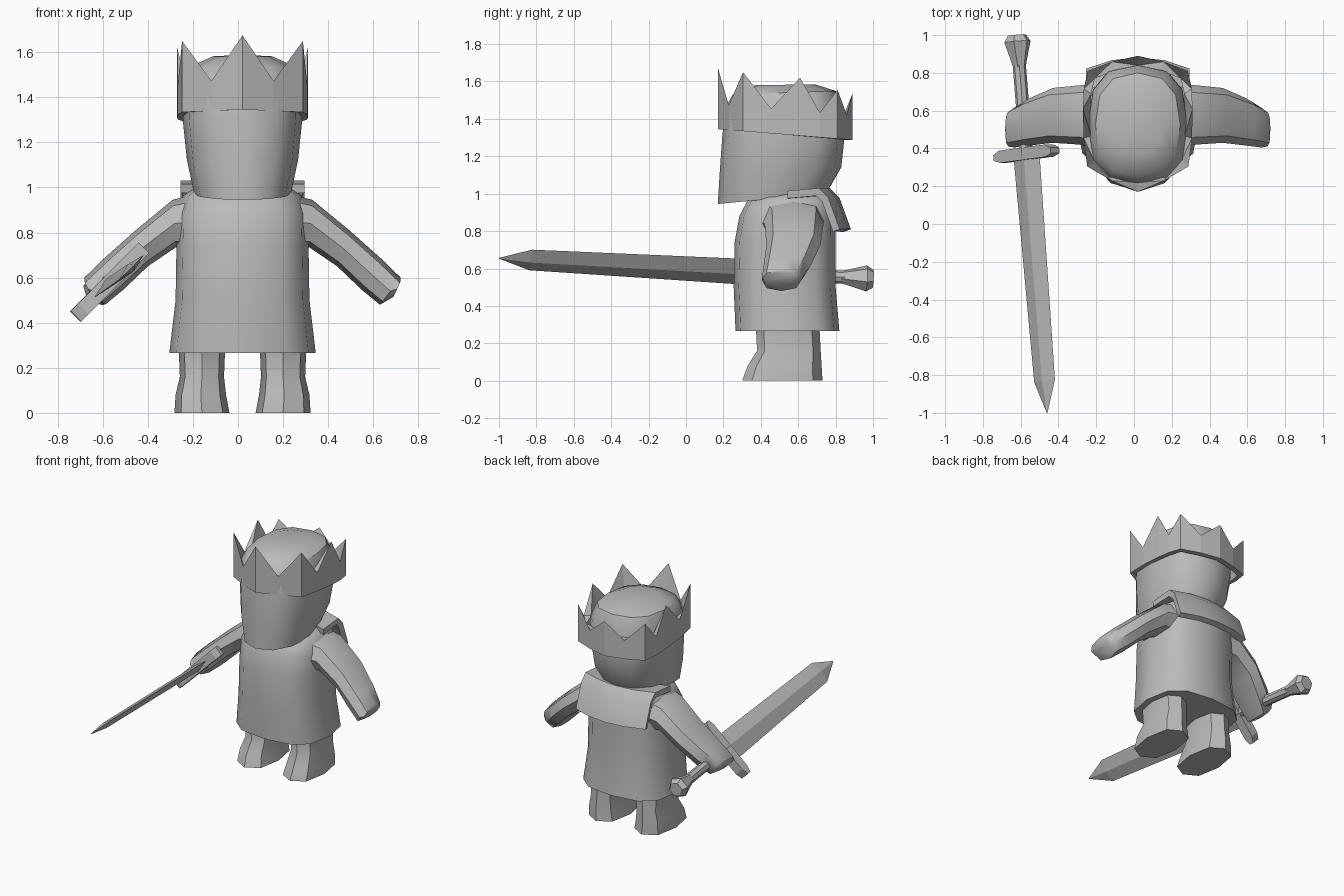
import bpy, bmesh, math
from mathutils import Vector

if "Cube" in bpy.data.objects:
    bpy.data.objects.remove(bpy.data.objects["Cube"])

CX = 0.02  # the figure's centre line
grey = bpy.data.materials.new("stone_grey")
grey.diffuse_color = (0.5, 0.5, 0.5, 1)
grey.use_nodes = True
grey.node_tree.nodes["Principled BSDF"].inputs["Base Color"].default_value = grey.diffuse_color


def finish(name, bm, angle=40):
    bmesh.ops.recalc_face_normals(bm, faces=bm.faces)
    me = bpy.data.meshes.new(name)
    bm.to_mesh(me)
    bm.free()
    me.materials.append(grey)
    ob = bpy.data.objects.new(name, me)
    bpy.context.collection.objects.link(ob)
    if angle:
        bpy.ops.object.select_all(action='DESELECT')
        ob.select_set(True)
        bpy.context.view_layer.objects.active = ob
        bpy.ops.object.shade_smooth_by_angle(angle=math.radians(angle))
    return ob


def loft(name, rings, angle=40, mirror=False):
    """Skin a list of equal-length point rings and cap both ends."""
    bm = bmesh.new()
    vs = [[bm.verts.new((2 * CX - p[0], p[1], p[2]) if mirror else p) for p in r] for r in rings]
    n = len(vs[0])
    for a, b in zip(vs, vs[1:]):
        for i in range(n):
            j = (i + 1) % n
            bm.faces.new((a[i], a[j], b[j], b[i]))
    bm.faces.new(vs[0])
    bm.faces.new(vs[-1])
    return finish(name, bm, angle)


def ring(cx, hw, y0, y1, z0, z1=None, n=12, p=2.0):
    """Rounded outline; z runs from z0 at the front to z1 at the back."""
    z1 = z0 if z1 is None else z1
    out = []
    for i in range(n):
        t = 2 * math.pi * i / n
        c, s = math.cos(t), math.sin(t)
        u = math.copysign(abs(c) ** (2 / p), c)
        v = math.copysign(abs(s) ** (2 / p), s)
        k = (v + 1) / 2
        out.append((cx + hw * u, y0 + (y1 - y0) * k, z0 + (z1 - z0) * k))
    return out


# tunic
loft("tunic", [ring(CX, *r, p=2.8) for r in (
    (.325, .265, .82, .265), (.297, .255, .80, .50), (.293, .26, .80, .74),
    (.29, .285, .80, .88), (.262, .33, .785, .965), (.19, .41, .74, 1.01))])

# head with a pointed chin and domed top
loft("head", [ring(CX, *r, p=q) for r, q in (
    ((.215, .17, .75, .945, 1.0), 2.1), ((.247, .18, .83, 1.11, 1.14), 2.5),
    ((.265, .195, .845, 1.32, 1.28), 2.6), ((.263, .21, .84, 1.46, 1.45), 2.6),
    ((.225, .25, .80, 1.53, 1.55), 2.5), ((.13, .37, .69, 1.58, 1.585), 2.2))])

# legs with feet, and arms, mirrored across the body
for side, flip in (("right", False), ("left", True)):
    loft(side + "_leg", [ring(*r, n=8, p=2.5) for r in (
        (.20, .122, .30, .73, 0), (.205, .112, .33, .725, .08), (.20, .098, .38, .72, .16),
        (.20, .102, .375, .715, .26), (.20, .102, .375, .715, .32))], mirror=flip)
    arm = []
    for (tx, tz), (bx, bz), y0, y1 in (
            ((.16, .99), (.22, .72), .38, .74), ((.33, .945), (.315, .735), .42, .735),
            ((.50, .805), (.44, .65), .43, .72), ((.64, .68), (.55, .545), .415, .665),
            ((.722, .60), (.63, .48), .405, .615), ((.722, .585), (.69, .515), .41, .59)):
        pts = []
        for x, y, _ in ring(0, 1, -1, 1, 0, n=8, p=2.4):
            k = (x + 1) / 2
            pts.append((bx + (tx - bx) * k, (y0 + y1) / 2 + (y1 - y0) / 2 * y, bz + (tz - bz) * k))
        arm.append(pts)
    loft(side + "_arm", arm, mirror=flip)

# collar flap over the back of the shoulders
bm = bmesh.new()
rows = ((.60, 1.015), (.77, 1.03), (.82, .98), (.882, .81))
cols = [[bm.verts.new((CX + x, y - dy, z)) for y, z in rows]
        for x, dy in ((-.275, .06), (-.14, .015), (0, 0), (.14, .015), (.275, .06))]
for a, b in zip(cols, cols[1:]):
    for i in range(3):
        bm.faces.new((a[i], a[i + 1], b[i + 1], b[i]))
bmesh.ops.recalc_face_normals(bm, faces=bm.faces)
if sum(f.normal.z for f in bm.faces) < 0:
    bmesh.ops.reverse_faces(bm, faces=bm.faces)
bmesh.ops.solidify(bm, geom=bm.faces[:], thickness=.04)
finish("collar", bm, 30)

# crown: eight points on a faceted band
half = [(0, .17, 1.675), (.268, .305, 1.65), (.29, .61, 1.62), (.265, .81, 1.555), (0, .89, 1.535)]
tips = half + [(-x, y, z) for x, y, z in half[3:0:-1]]
mid = .53


def low(y):
    return 1.345 - (y - .17) * .08


def inner(x, y, z, s=.86):
    return (CX + x * s, mid + (y - mid) * s, z)


bm = bmesh.new()
N = bm.verts.new
top, notch_in, base_out, base_in = [], [], [], []
for i, (x, y, z) in enumerate(tips):
    x2, y2, _ = tips[(i + 1) % 8]
    mx, my = (x + x2) / 2 * 1.03, mid + ((y + y2) / 2 - mid) * 1.03
    dip = 1.475 - (my - .2) * .08
    for px, py, pz, pin in ((x, y, z, dip - .01), (mx, my, dip, dip)):
        top.append(N((CX + px, py, pz)))
        notch_in.append(N(inner(px, py, pin)))
        base_out.append(N((CX + px, py, low(py))))
        base_in.append(N(inner(px, py, low(py), .9)))
for i in range(16):
    j = (i + 1) % 16
    for a, b in ((base_out, top), (top, notch_in), (notch_in, base_in), (base_in, base_out)):
        bm.faces.new((a[i], a[j], b[j], b[i]))
bmesh.ops.triangulate(bm, faces=[f for f in bm.faces if any(v in top for v in f.verts)
                                 and any(v in notch_in for v in f.verts)])
finish("crown", bm, 0)

# sword: everything follows one axis, wide direction u, thin direction w
start, tip = Vector((-.62, 1.0, .545)), Vector((-.46, -1.0, .655))
axis = (tip - start).normalized()
u = Vector((.7, 0, .7))
u = (u - axis * u.dot(axis)).normalized()
w = axis.cross(u)


def sword_ring(y, a, b, n, turn=0.0):
    c = start.lerp(tip, (1.0 - y) / 2)
    return [c + u * a * math.cos(t) + w * b * math.sin(t)
            for t in (turn + 2 * math.pi * i / n for i in range(n))]


loft("blade", [sword_ring(*r, 4) for r in (
    (.37, .098, .022), (-.83, .078, .02), (-1.0, .003, .002))], angle=0)
r2 = math.sqrt(2)
loft("guard", [sword_ring(y, a * r2, .033 * r2, 4, math.pi / 4)
               for y, a in ((.405, .17), (.385, .215), (.355, .215), (.34, .17))], angle=0)
loft("grip", [sword_ring(y, .035, .035, 8) for y in (.86, .36)])
loft("pommel", [sword_ring(y, r, r, 6) for y, r in (
    (1.0, .05), (.965, .072), (.86, .042), (.83, .035))], angle=0)
